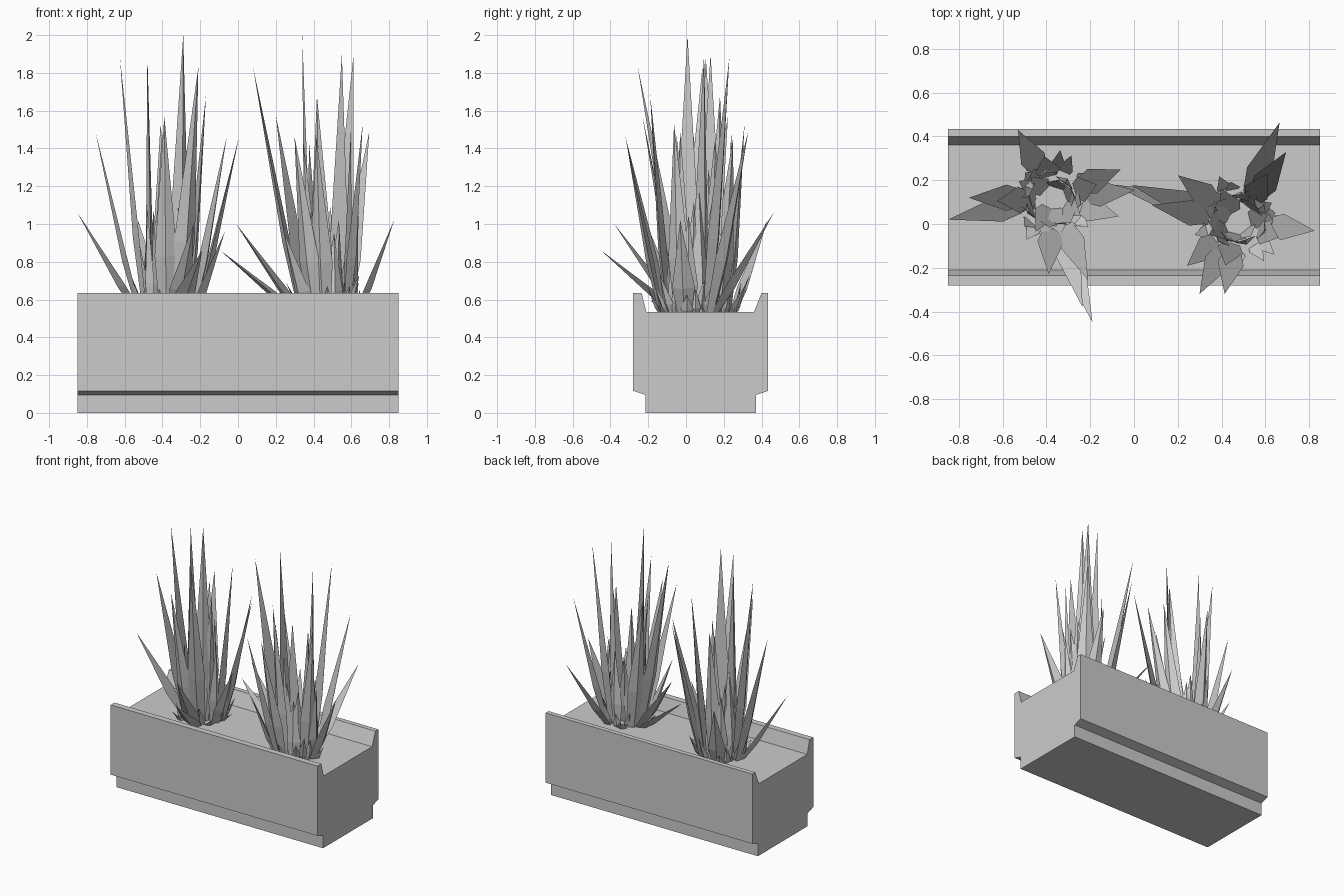
import bpy, bmesh, math, random
from mathutils import Vector

if "Cube" in bpy.data.objects:
    bpy.data.objects.remove(bpy.data.objects["Cube"])

random.seed(7)
SOIL = 0.535


def mesh_object(name, bm):
    bmesh.ops.recalc_face_normals(bm, faces=bm.faces[:])
    me = bpy.data.meshes.new(name)
    bm.to_mesh(me)
    bm.free()
    ob = bpy.data.objects.new(name, me)
    bpy.context.collection.objects.link(ob)
    return ob


# Planter: one side profile (y, z) swept along x
profile = [(-0.215, 0), (0.37, 0), (0.37, 0.095), (0.435, 0.117), (0.435, 0.635),
           (0.40, 0.635), (0.36, SOIL), (-0.21, SOIL), (-0.235, 0.635),
           (-0.28, 0.635), (-0.28, 0.117), (-0.215, 0.095)]
bm = bmesh.new()
face = bm.faces.new([bm.verts.new((-0.85, y, z)) for y, z in profile])
ext = bmesh.ops.extrude_face_region(bm, geom=[face])
bmesh.ops.translate(bm, vec=(1.7, 0, 0),
                    verts=[v for v in ext["geom"] if isinstance(v, bmesh.types.BMVert)])
mesh_object("planter_box", bm)


def add_blade(bm, base, tip, width):
    """Pointed three-sided leaf, widest a third of the way up."""
    base, tip = Vector(base), Vector(tip)
    axis = (tip - base).normalized()
    out = Vector((base.x, base.y, 0))
    side = axis.cross(out).normalized()
    keel = side.cross(axis).normalized()
    if keel.dot(out) < 0:
        keel = -keel
    rings = []
    for t, w in ((0, 0.6), (0.3, 1.0)):
        c = base.lerp(tip, t)
        h = width * w / 2
        rings.append([bm.verts.new(p) for p in
                      (c - side * h, c + keel * h * 0.5, c + side * h)])
    end = bm.verts.new(tip)
    low, mid = rings
    bm.faces.new(low)
    for i in range(3):
        j = (i + 1) % 3
        bm.faces.new((low[i], low[j], mid[j], mid[i]))
        bm.faces.new((mid[i], mid[j], end))


# Spiky plant: tips of the main leaves relative to the clump centre
tips = [(-0.48, -0.10, 1.06), (0.18, -0.57, 0.86), (-0.385, 0.0, 1.49),
        (-0.16, 0.31, 1.02), (0.31, 0.13, 1.46), (0.30, -0.085, 0.96),
        (0.375, 0.035, 1.46), (0.135, -0.50, 1.0), (0.08, -0.115, 2.0),
        (-0.11, 0.01, 1.9), (-0.255, -0.015, 1.88), (0.16, -0.375, 1.83),
        (0.20, 0.06, 1.68), (-0.02, -0.35, 1.57), (-0.04, 0.19, 1.53)]
bm = bmesh.new()
for x, y, z in tips:
    r = math.hypot(x, y)
    b = min(0.14, 0.05 + 0.25 * r)
    add_blade(bm, (x / r * b, y / r * b, SOIL - 0.02), (x, y, z), 0.12)

# Upright inner leaves, then short leaves around the foot
for i in range(16):
    a = i * 2.4
    b, r = random.uniform(0.04, 0.14), random.uniform(0.08, 0.19)
    add_blade(bm, (b * math.cos(a), b * math.sin(a), SOIL - 0.02),
              (r * math.cos(a), r * math.sin(a), random.uniform(0.9, 1.5)), 0.10)
for i in range(18):
    a = i * math.tau / 18 + random.uniform(-0.15, 0.15)
    b, r = random.uniform(0.10, 0.15), random.uniform(0.17, 0.23)
    add_blade(bm, (b * math.cos(a), b * math.sin(a), SOIL - 0.02),
              (r * math.cos(a), r * math.sin(a), random.uniform(0.58, 0.74)), 0.07)

left = mesh_object("plant_left", bm)
left.location = (-0.37, 0.12, 0)

# Second plant is the same clump, turned
right = bpy.data.objects.new("plant_right", left.data)
bpy.context.collection.objects.link(right)
right.location = (0.48, 0.01, 0)
right.rotation_euler.z = math.radians(-124)
